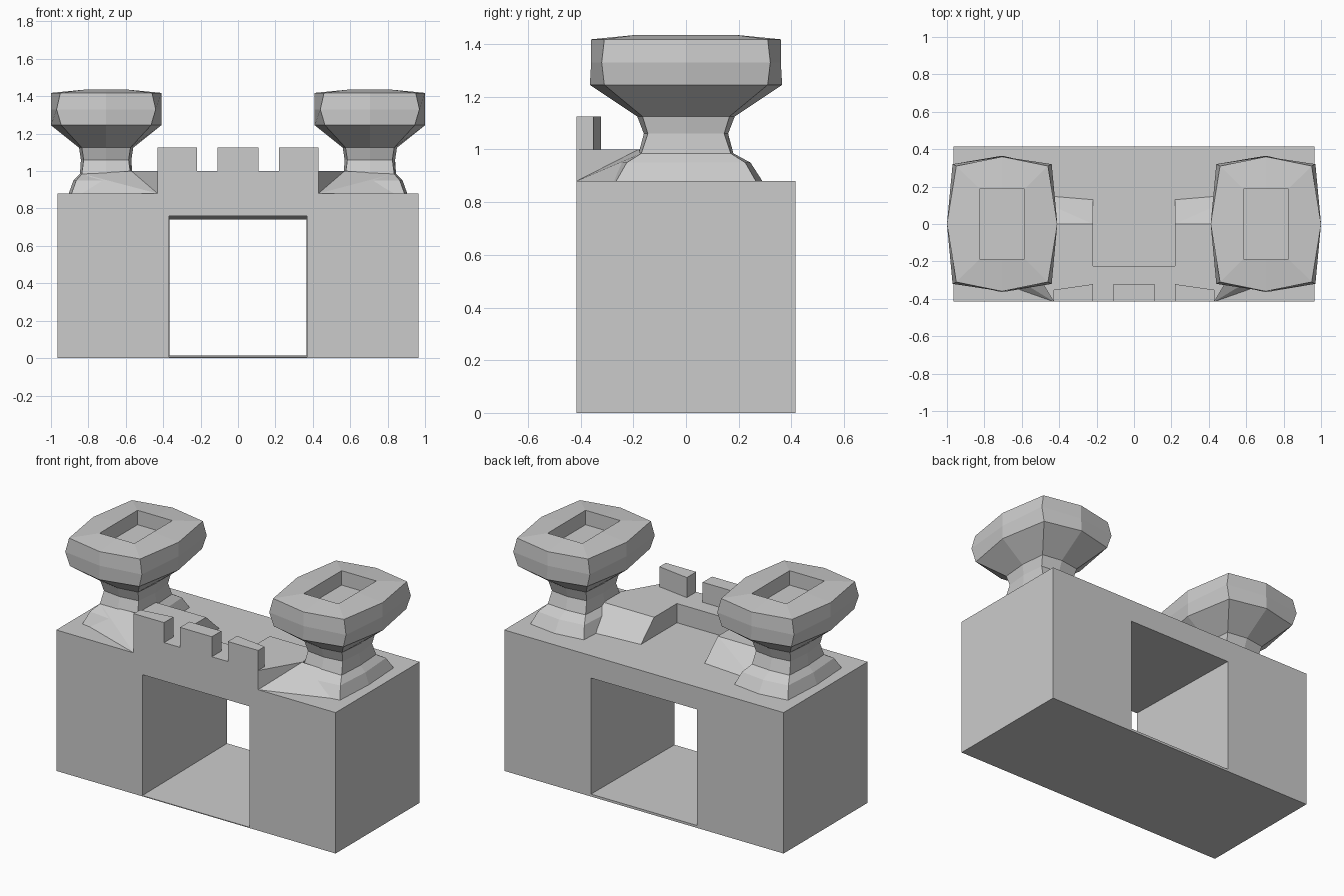
import bpy
import bmesh

cube = bpy.data.objects.get("Cube")
if cube:
    bpy.data.objects.remove(cube, do_unlink=True)

stone = bpy.data.materials.new("grey_stone")
stone.use_nodes = True
stone.diffuse_color = (0.6, 0.6, 0.6, 1)
stone.node_tree.nodes["Principled BSDF"].inputs["Base Color"].default_value = (0.6, 0.6, 0.6, 1)


def finish(bm, name):
    bmesh.ops.recalc_face_normals(bm, faces=bm.faces)
    mesh = bpy.data.meshes.new(name)
    bm.to_mesh(mesh)
    bm.free()
    mesh.materials.append(stone)
    obj = bpy.data.objects.new(name, mesh)
    bpy.context.collection.objects.link(obj)
    return obj


def loft(name, rings, closed=False):
    """Join rings of equal point count; close into a loop or cap both ends."""
    bm = bmesh.new()
    loops = [[bm.verts.new(p) for p in ring] for ring in rings]
    n = len(loops[0])
    pairs = list(zip(loops, loops[1:]))
    if closed:
        pairs.append((loops[-1], loops[0]))
    else:
        bm.faces.new(loops[0])
        bm.faces.new(loops[-1])
    for a, b in pairs:
        for i in range(n):
            j = (i + 1) % n
            bm.faces.new((a[i], a[j], b[j], b[i]))
    return finish(bm, name)


def prism(name, outline, z0, z1):
    return loft(name, [[(x, y, z) for x, y in outline] for z in (z0, z1)])


def hull(name, points):
    bm = bmesh.new()
    for p in points:
        bm.verts.new(p)
    bmesh.ops.convex_hull(bm, input=bm.verts)
    return finish(bm, name)


# Gatehouse block with a slightly tapering passage through it
def frame(w, z0, z1, y):
    return [(-w, y, z0), (w, y, z0), (w, y, z1), (-w, y, z1)]


DEPTH, TOP, WALK = 0.415, 0.88, 1.0
loft("gatehouse", [
    frame(0.965, 0, TOP, -DEPTH), frame(0.965, 0, TOP, DEPTH),
    frame(0.366, 0.015, 0.74, DEPTH), frame(0.37, 0.005, 0.76, -DEPTH)], closed=True)

# U-shaped walkway behind the front wall
half = [(0.43, -DEPTH), (0.57, -0.18), (0.57, 0), (0.22, 0), (0.22, -0.225)]
prism("walkway", half + [(-x, y) for x, y in reversed(half)], TOP, WALK)

# Battlements
prism("middle_merlon", [(-0.11, -DEPTH), (0.11, -DEPTH), (0.11, -0.322), (-0.11, -0.322)], WALK, 1.125)

# Tower section sizes: height, mid-side x and y, corner x and y
sections = [
    (TOP, 0.20, 0.29, 0.185, 0.265),
    (0.95, 0.175, 0.245, 0.16, 0.225),
    (0.985, 0.14, 0.18, 0.13, 0.17),
    (1.06, 0.135, 0.16, 0.12, 0.145),
    (1.125, 0.145, 0.185, 0.13, 0.165),
    (1.245, 0.295, 0.365, 0.24, 0.31),
    (1.33, 0.295, 0.36, 0.265, 0.32),
    (1.418, 0.295, 0.36, 0.245, 0.31),
    (1.435, 0.12, 0.187, 0.12, 0.187),
    (1.345, 0.12, 0.187, 0.12, 0.187),
]


def section(cx, z, mx, my, kx, ky):
    ring = [(mx, 0), (kx, ky), (0, my), (-kx, ky), (-mx, 0), (-kx, -ky), (0, -my), (kx, -ky)]
    return [(cx + x, y, z) for x, y in ring]


for side, s in (("left", 1), ("right", -1)):
    loft(side + "_tower", [section(s * 0.705, *row) for row in sections])

    prism(side + "_merlon", [(s * 0.22, -DEPTH), (s * 0.43, -DEPTH),
                             (s * 0.43, -0.352), (s * 0.22, -0.322)], WALK, 1.125)

    # Sloping buttress from the wall end to the tower foot
    hull(side + "_buttress", [
        (s * x, y, z) for x, y, z in (
            (0.43, -DEPTH, TOP), (0.87, -0.26, TOP), (0.57, -0.18, WALK),
            (0.83, -0.17, 0.985), (0.57, 0, TOP), (0.83, 0, TOP))])

    # Ramp from the walkway down to the roof
    hull(side + "_ramp", [
        (s * x, y, z) for x, y, z in (
            (0.22, 0, TOP), (0.22, 0, WALK), (0.22, 0.13, TOP), (0.40, 0.13, TOP),
            (0.58, 0, WALK), (0.58, 0.16, TOP), (0.58, 0, TOP))])
